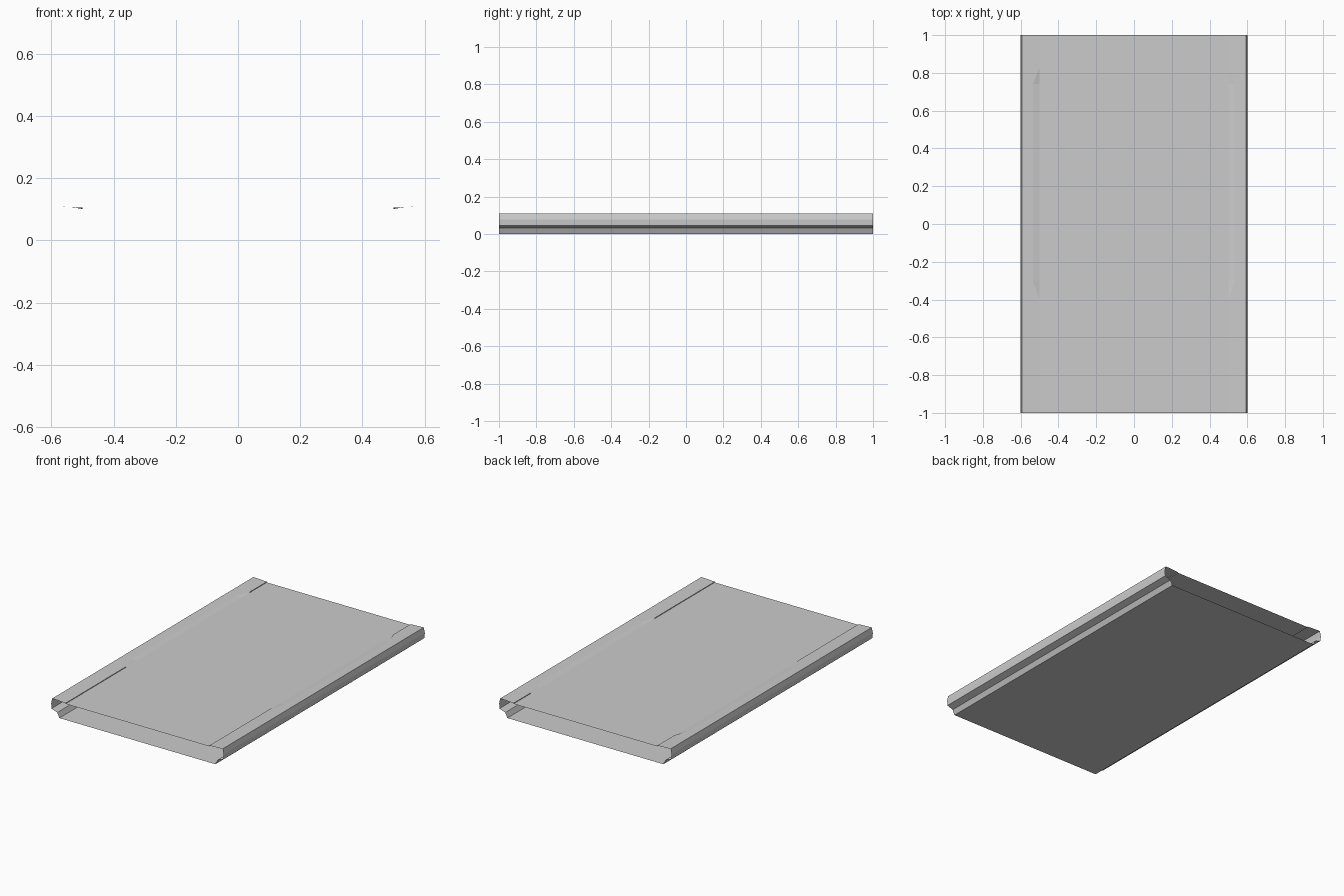
import bpy, bmesh

if "Cube" in bpy.data.objects:
    bpy.data.objects.remove(bpy.data.objects["Cube"])


def strip_mesh(name, rails):
    """Bridge successive rails of points into open quad strips, mirrored in x."""
    bm = bmesh.new()
    rows = [[bm.verts.new(p) for p in rail] for rail in rails]
    for a, b in zip(rows, rows[1:]):
        for i in range(len(a) - 1):
            bm.faces.new((a[i], a[i + 1], b[i + 1], b[i]))
    me = bpy.data.meshes.new(name)
    bm.to_mesh(me)
    bm.free()
    ob = bpy.data.objects.new(name, me)
    bpy.context.collection.objects.link(ob)
    mod = ob.modifiers.new("mirror", 'MIRROR')
    mod.use_axis = (True, False, False)
    mod.use_clip = True
    return ob


def straight(x, z, ys=(-1, 1)):
    return [(x, y, z) for y in ys]


# Floor and stepped side walls, open at both ends
section = [(0, 0), (0.543, 0), (0.558, 0.031), (0.598, 0.045),
           (0.6, 0.078), (0.593, 0.11)]
strip_mesh("tray_shell", [straight(x, z) for x, z in section])

# Top rims with a shallow finger recess in the inner edge, and recessed panel
ys = (-1, -0.4, -0.3, 0.74, 0.83, 1)
inner = [(0.535, y, 0.1075) if -0.35 < y < 0.8 else (0.5, y, 0.1055) for y in ys]
strip_mesh("top_rim_and_panel", [
    straight(0.593, 0.11, ys),
    inner,
    straight(0.5, 0.101, ys),
    straight(0, 0.101, ys),
])

# Consistent outward normals: floor faces down, rims and panel face up
for name, sign in (("tray_shell", -1), ("top_rim_and_panel", 1)):
    me = bpy.data.objects[name].data
    if sum(p.normal.z * p.area for p in me.polygons) * sign < 0:
        me.flip_normals()
